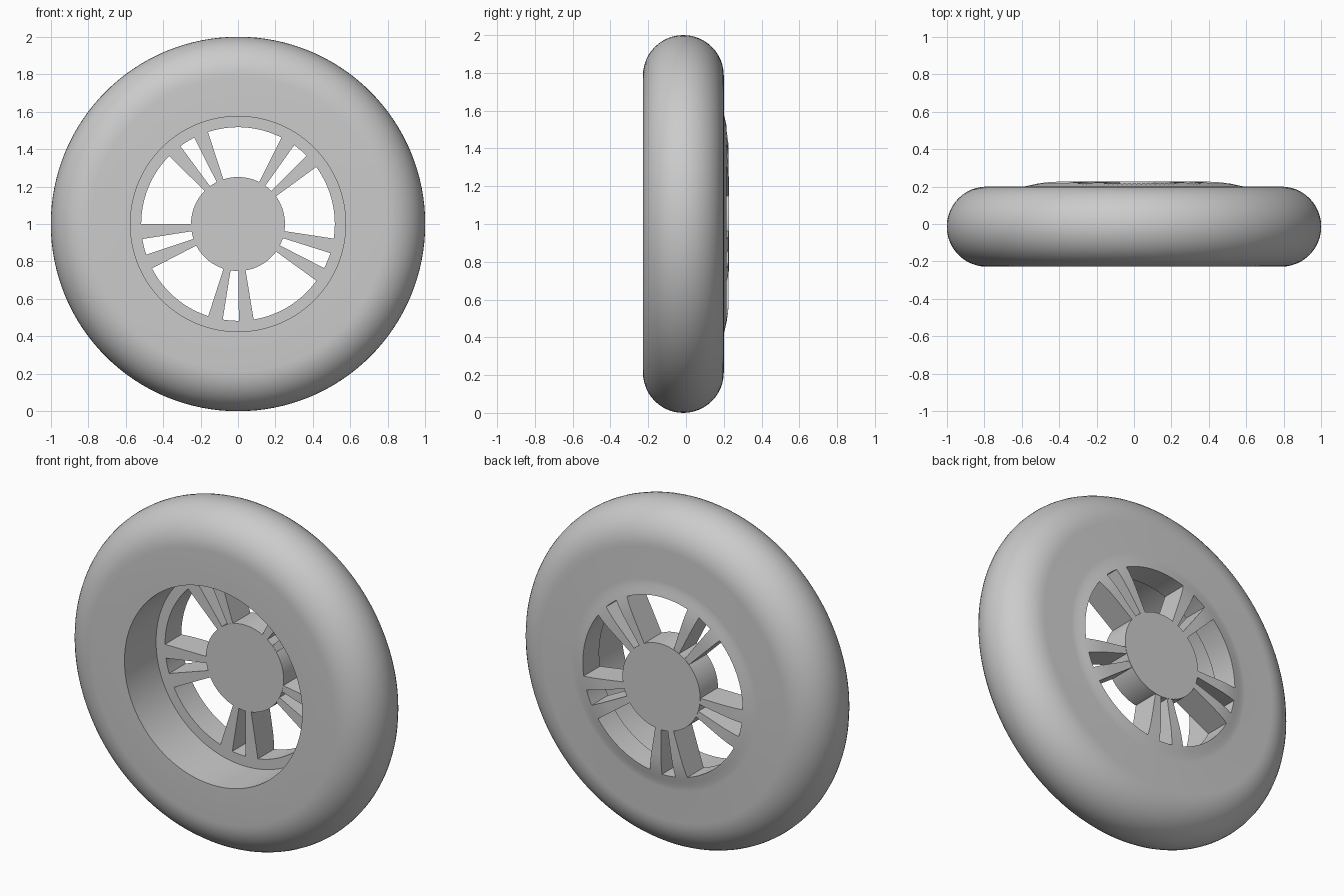
import bpy, bmesh, math
from mathutils import Vector, Matrix

if "Cube" in bpy.data.objects:
    bpy.data.objects.remove(bpy.data.objects["Cube"])

grey = bpy.data.materials.new("plain grey")
grey.use_nodes = True
COLOUR = (0.6, 0.6, 0.6, 1)
grey.diffuse_color = COLOUR
grey.node_tree.nodes["Principled BSDF"].inputs["Base Color"].default_value = COLOUR

AXLE = Matrix.Translation((0, 0, 1))
HALF = 0.228          # half of the overall width
SIDE = 0.2            # back side wall of the tyre
WEB = 0.064           # front face of the spokes and hub
BORE = 0.575


def make_object(name, bm):
    bmesh.ops.recalc_face_normals(bm, faces=bm.faces)
    mesh = bpy.data.meshes.new(name)
    bm.to_mesh(mesh)
    bm.free()
    mesh.materials.append(grey)
    obj = bpy.data.objects.new(name, mesh)
    obj.matrix_world = AXLE
    bpy.context.collection.objects.link(obj)
    return obj


def lathe(name, profile, steps=128):
    """Turn a closed (radius, y) outline around the axle."""
    bm = bmesh.new()
    verts = [bm.verts.new((r, y, 0)) for r, y in profile]
    edges = [bm.edges.new((v, verts[i - 1])) for i, v in enumerate(verts)]
    bmesh.ops.spin(bm, geom=verts + edges, cent=(0, 0, 0), axis=(0, 1, 0),
                   angle=math.tau, steps=steps)
    bmesh.ops.remove_doubles(bm, verts=bm.verts, dist=0.0001)
    return make_object(name, bm)


def add_sector(bm, centre, half, inner, outer, steps):
    """Add a ring-sector prism running along the axle."""
    angles = [math.radians(centre - half + 2 * half * i / steps) for i in range(steps + 1)]
    outline = [(outer, a) for a in angles] + [(inner, a) for a in reversed(angles)]
    face = bm.faces.new([bm.verts.new((r * math.cos(a), 0, r * math.sin(a)))
                         for r, a in outline])
    result = bmesh.ops.extrude_face_region(bm, geom=[face])
    moved = [g for g in result["geom"] if isinstance(g, bmesh.types.BMVert)]
    bmesh.ops.translate(bm, verts=moved, vec=Vector((0, 0.4, 0)))


def smooth(obj):
    bpy.ops.object.select_all(action="DESELECT")
    obj.select_set(True)
    bpy.context.view_layer.objects.active = obj
    bpy.ops.object.shade_smooth_by_angle(angle=math.radians(30))


# Tyre with a deep front bore and a gently domed spoke web at the back
mid, rad = (SIDE - HALF) / 2, (SIDE + HALF) / 2
tread = [(1 - rad + rad * math.cos(t), mid + rad * math.sin(t))
         for t in (math.pi * (i / 24 - 0.5) for i in range(25))]
dome = [(0.6, SIDE), (BORE, 0.202), (0.545, 0.209), (0.517, 0.215),
        (0.48, 0.221), (0.44, 0.225), (0.4, 0.226), (0.2, 0.226)]
wheel = lathe("tyre_and_rim", [(0.2, WEB), (BORE, WEB), (BORE, -HALF)] + tread + dome)

# Windows: five wide ones between the spoke pairs, five narrow ones inside them
bm = bmesh.new()
for i in range(5):
    turn = 85.7 + 72 * i
    add_sector(bm, turn, 22.4, 0.235, 0.517, 16)
    add_sector(bm, turn + 36, 4.8, 0.235, 0.517, 4)
cutter = make_object("window_cutter", bm)
cutter.hide_render = True

cut = wheel.modifiers.new("windows", "BOOLEAN")
cut.operation = "DIFFERENCE"
cut.solver = "EXACT"
cut.object = cutter
bpy.context.view_layer.update()
bpy.context.view_layer.objects.active = wheel
bpy.ops.object.modifier_apply(modifier=cut.name)
bpy.data.objects.remove(cutter)

# Central hub drum
bm = bmesh.new()
bmesh.ops.create_cone(bm, cap_ends=True, segments=96, radius1=0.251, radius2=0.251,
                      depth=HALF - WEB + 0.001,
                      matrix=Matrix.Translation((0, (HALF + WEB - 0.001) / 2, 0))
                      @ Matrix.Rotation(math.pi / 2, 4, "X"))
hub = make_object("hub", bm)

for part in (wheel, hub):
    smooth(part)
